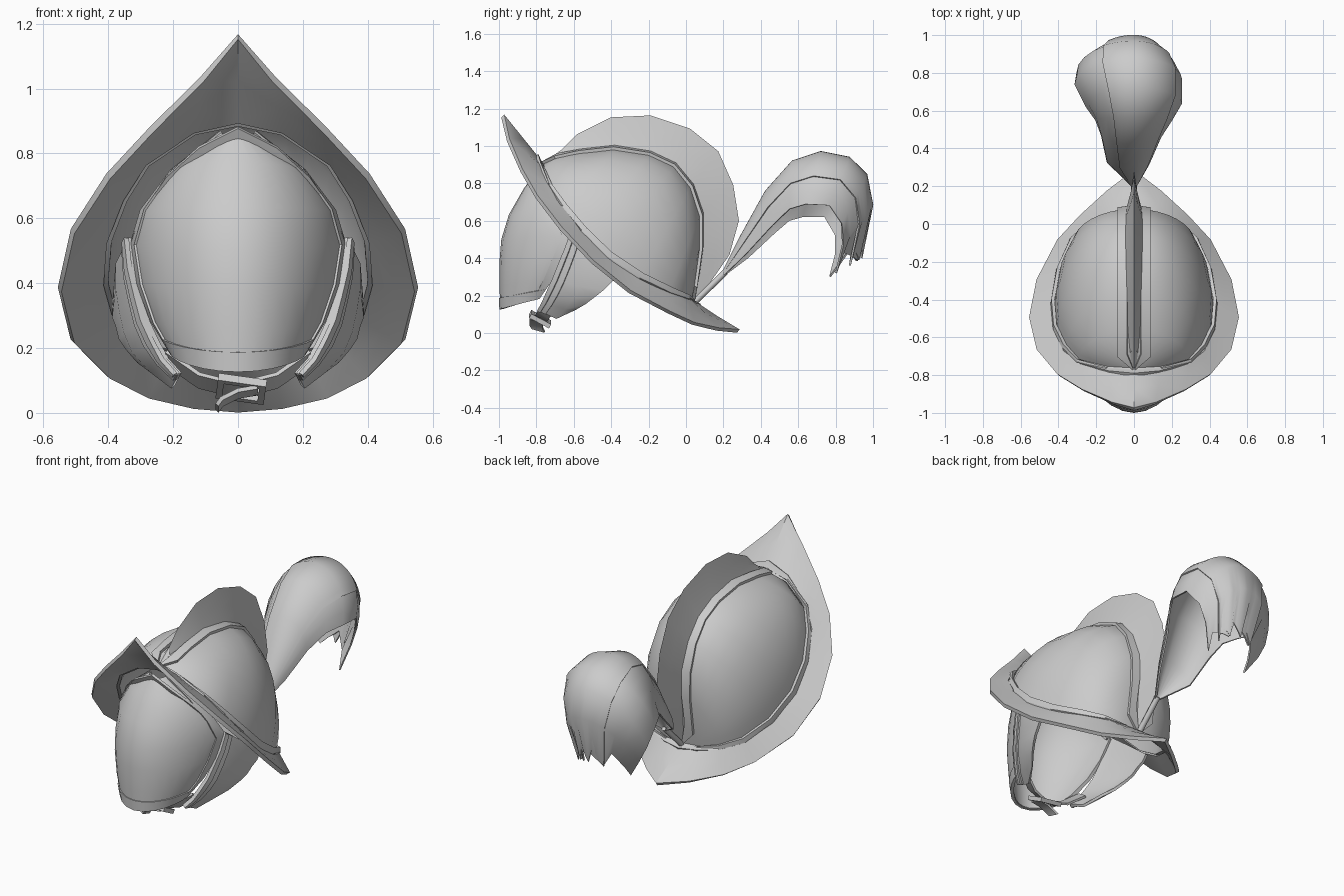
import bpy, bmesh
from math import sin, cos, asin, pi, radians
from mathutils import Vector, Matrix

cube = bpy.data.objects.get("Cube")
if cube:
    bpy.data.objects.remove(cube, do_unlink=True)

steel = bpy.data.materials.new("pale grey steel")
steel.use_nodes = True
steel.diffuse_color = (.6, .6, .6, 1)
steel.node_tree.nodes["Principled BSDF"].inputs["Base Color"].default_value = (.6, .6, .6, 1)


def finish(name, bm, thick=0, mirror=False, angle=40, offset=0):
    """Turn a bmesh into a shaded object with optional thickness and mirror."""
    bmesh.ops.recalc_face_normals(bm, faces=bm.faces)
    mesh = bpy.data.meshes.new(name)
    bm.to_mesh(mesh)
    bm.free()
    mesh.materials.append(steel)
    ob = bpy.data.objects.new(name, mesh)
    bpy.context.collection.objects.link(ob)
    if mirror:
        mod = ob.modifiers.new("mirror", 'MIRROR')
        mod.merge_threshold = .002
    if thick:
        mod = ob.modifiers.new("thickness", 'SOLIDIFY')
        mod.thickness, mod.offset = thick, offset
    bpy.ops.object.select_all(action='DESELECT')
    ob.select_set(True)
    bpy.context.view_layer.objects.active = ob
    # Apply the modifiers first so that the new rims also get sharp edges
    bpy.ops.object.convert(target='MESH')
    bpy.ops.object.shade_smooth_by_angle(angle=radians(angle))


def sheet(name, rows, **kw):
    """Quad sheet through rows of points."""
    bm = bmesh.new()
    grid = [[bm.verts.new(p) for p in row] for row in rows]
    for a, b in zip(grid, grid[1:]):
        for i in range(len(a) - 1):
            bm.faces.new((a[i], a[i + 1], b[i + 1], b[i]))
    bmesh.ops.remove_doubles(bm, verts=bm.verts, dist=.001)
    finish(name, bm, **kw)


def arch(mid, side, t, power=1):
    """Point on a quarter ellipse from mid (t=0) to side (t=1); power slims it."""
    s, c = sin(t * pi / 2), max(0, cos(t * pi / 2)) ** power
    return Vector((mid.x + (side.x - mid.x) * s,
                   side.y + (mid.y - side.y) * c,
                   side.z + (mid.z - side.z) * c))


def flat(points):
    return [Vector((0, y, z)) for y, z in points]


def push(p, d, centre=Vector((0, -.35, .45))):
    return p + (p - centre).normalized() * d


# Guide curves, all running front to back on the +x half
outer = [Vector(p) for p in (
    (0, -.98, 1.16), (.11, -.95, 1.03), (.27, -.88, .87), (.4, -.8, .73),
    (.51, -.67, .56), (.55, -.5, .38), (.51, -.3, .22), (.4, -.09, .11),
    (.28, .04, .05), (.14, .17, .02), (0, .28, .01))]
ring = [Vector(p) for p in (
    (0, -.77, .9), (.14, -.76, .87), (.29, -.72, .77), (.36, -.65, .66),
    (.41, -.55, .53), (.42, -.42, .4), (.39, -.25, .29), (.32, -.09, .22),
    (.22, 0, .19), (.1, .03, .17), (0, .03, .16))]
ridge = flat(((-.77, .9), (-.68, .95), (-.56, .97), (-.38, .99), (-.19, .96),
              (-.06, .9), (.03, .79), (.08, .64), (.08, .48), (.06, .33), (.03, .16)))
comb = flat(((-.77, .9), (-.66, .98), (-.58, 1.06), (-.4, 1.15), (-.19, 1.16),
             (.02, 1.09), (.17, .97), (.25, .79), (.28, .6), (.23, .42), (.05, .16)))
SKULL, FACE = 1.08, 1.35

# Skull bowl and brim
sheet("skull", [[arch(m, s, t / 8, SKULL) for t in range(9)] for m, s in zip(ridge, ring)],
      thick=.02, mirror=True, angle=60, offset=-1)
sheet("brim", [[r, r.lerp(o, .5), o] for r, o in zip(ring, outer)],
      thick=.022, mirror=True, angle=25)

# Comb: a wedge with a thin edge
half = [Vector((.045 * sin(pi * (i + .5) / 11), 0, 0)) for i in range(11)]
sheet("comb", [[c + h, c.lerp(q, .5) + h * .4, q, c.lerp(q, .5) - h * .4, c - h]
               for c, q, h in zip(ridge, comb, half)], thick=.006, angle=30)

# Raised bands framing each half of the skull
band = []
for m, s in zip(ridge, ring):
    t = asin(min(1, .085 / max(s.x, .085))) / (pi / 2)
    band.append([push(arch(m, s, t * k, SKULL), .006) for k in (.4, 1)])
sheet("comb_band", band, thick=.02, mirror=True, angle=30)
sheet("brim_band", [[push(arch(m, s, .95, SKULL), .01), push(s, .016) + Vector((0, 0, .005)),
                     s.lerp(o, .16) + Vector((0, .006, .01))]
                    for m, s, o in zip(ridge, ring, outer)],
      thick=.018, mirror=True, angle=25)

# Face guard: bulging shell with bands along its edges
front = flat(((-.8, .85), (-.86, .77), (-.94, .63), (-.98, .5), (-.99, .38),
              (-.99, .25), (-.985, .13)))
edge = [Vector(p) for p in (
    (.05, -.76, .86), (.2, -.72, .74), (.29, -.65, .62), (.32, -.59, .52),
    (.3, -.65, .4), (.26, -.71, .29), (.2, -.78, .19))]
sheet("face_guard", [[arch(f, e, t / 8, FACE) for t in range(9)] for f, e in zip(front, edge)],
      thick=.015, mirror=True, angle=60)
core = Vector((0, -.6, .4))
low = [arch(front[-1], edge[-1], t / 6, FACE) for t in range(7)]
high = [arch(front[-2].lerp(front[-1], .5), edge[-2].lerp(edge[-1], .5), t / 6, FACE)
        for t in range(7)]
sheet("face_guard_lower_band", [[push(a, .006, core) for a in r] for r in (high, low)],
      thick=.016, mirror=True, angle=30)
sheet("face_guard_side_band",
      [[push(arch(f, e, t, FACE), .006, core) for t in (.82, 1)] for f, e in zip(front, edge)],
      thick=.016, mirror=True, angle=30)
opening = [Vector(p) for p in ((0, -.82, .88), (.12, -.81, .82), (.22, -.75, .73),
                               (.29, -.68, .63), (.33, -.6, .53))]
sheet("face_opening_band", [[p, p.lerp(core, .1)] for p in opening],
      thick=.015, mirror=True, angle=30)

# Cheek flaps, with a double raised band along the front edge
flap = [[Vector(p) for p in row] for row in (
    ((.33, -.6, .54), (.37, -.5, .46), (.38, -.34, .33)),
    ((.3, -.67, .36), (.36, -.54, .32), (.37, -.4, .27)),
    ((.25, -.73, .22), (.32, -.6, .19), (.34, -.48, .2)),
    ((.18, -.78, .12), (.2, -.69, .08), (.26, -.59, .13)))]
fine = []
for a, b in zip(flap, flap[1:] + [None]):
    fine.append(a)
    if b:
        fine.append([p.lerp(q, .5) + Vector((.005, 0, -.005)) for p, q in zip(a, b)])
sheet("cheek_flap", fine, thick=.016, mirror=True, angle=50)
for name, width, lift in (("cheek_outer_band", .42, .006), ("cheek_inner_band", .2, .014)):
    sheet(name, [[r[0].lerp(r[1], k) + Vector((lift, -lift, 0)) for k in (0, width)]
                 for r in fine], thick=.016, mirror=True, angle=30)

# Chin strap, hanging tail and buckle
strap = [Vector(p) for p in ((-.22, -.72, .17), (-.12, -.76, .1), (0, -.78, .07),
                             (.12, -.76, .1), (.22, -.72, .17))]
tail = [Vector(p) for p in ((.06, -.8, .07), (0, -.8, .06), (-.05, -.8, .035), (-.065, -.79, .015))]
for name, path, wide in (("chin_strap", strap, Vector((0, .03, -.02))),
                         ("strap_tail", tail, Vector((0, .035, -.01)))):
    sheet(name, [[p - wide, p + wide] for p in path], thick=.013, angle=40)
bm = bmesh.new()
for x, y, sx, sy in ((.01, -.05, .15, .02), (.01, .05, .15, .02), (-.055, 0, .02, .1),
                     (.075, 0, .02, .1), (.04, 0, .08, .012)):
    bmesh.ops.create_cube(bm, size=1, matrix=Matrix.Translation((x, y, 0))
                          @ Matrix.Diagonal((sx, sy, .025, 1)))
bmesh.ops.transform(bm, verts=bm.verts, matrix=Matrix.Translation((0, -.78, .075))
                    @ Matrix.Rotation(radians(8), 4, 'Y') @ Matrix.Rotation(radians(-28), 4, 'X'))
finish("buckle", bm, angle=30)

# Plume holder: a short rod at the back
bm = bmesh.new()
foot, tip = Vector((0, .04, .16)), Vector((0, .21, .325))
bmesh.ops.create_cone(bm, cap_ends=True, segments=8, radius1=.017, radius2=.017,
                      depth=(tip - foot).length, matrix=Matrix.Translation((foot + tip) / 2)
                      @ (tip - foot).to_track_quat('Z', 'Y').to_matrix().to_4x4())
finish("plume_holder", bm, angle=50)

# Plume: layered arched sheets drooping over the back, ending in a few pointed locks
crown = flat(((.19, .31), (.3, .52), (.43, .75), (.57, .91), (.72, .96),
              (.87, .93), (.96, .84), (.99, .68), (.93, .4)))
droop = flat(((.21, .31), (.33, .4), (.47, .53), (.55, .6), (.62, .62),
              (.74, .62), (.8, .52), (.8, .42), (.77, .3)))
left_spread = (.01, .08, .14, .2, .25, .25, .21, .17, .12)
right_spread = (.01, .14, .17, .2, .25, .31, .3, .25, .17)


def plume(name, start, end, lift):
    """Arched sheet from start to end across the plume (-1 right, 1 left)."""
    rows = []
    for i, (c, d) in enumerate(zip(crown, droop)):
        row = []
        for k in range(13):
            t = start + (end - start) * k / 12
            if t > 0:
                side = d.lerp(c, .2) + Vector((left_spread[i], 0, 0))
            else:
                side = d - Vector((right_spread[i], 0, 0))
            p = push(arch(c, side, abs(t)), lift * min(i, 2), Vector((0, .6, .4)))
            if i == 8:
                p.z += .03 * (k % 4)
            row.append(p)
        rows.append(row)
    sheet(name, rows, thick=.01, angle=60)


plume("plume", -1, 1, 0)
plume("plume_top_lock", -.35, .65, .004)
